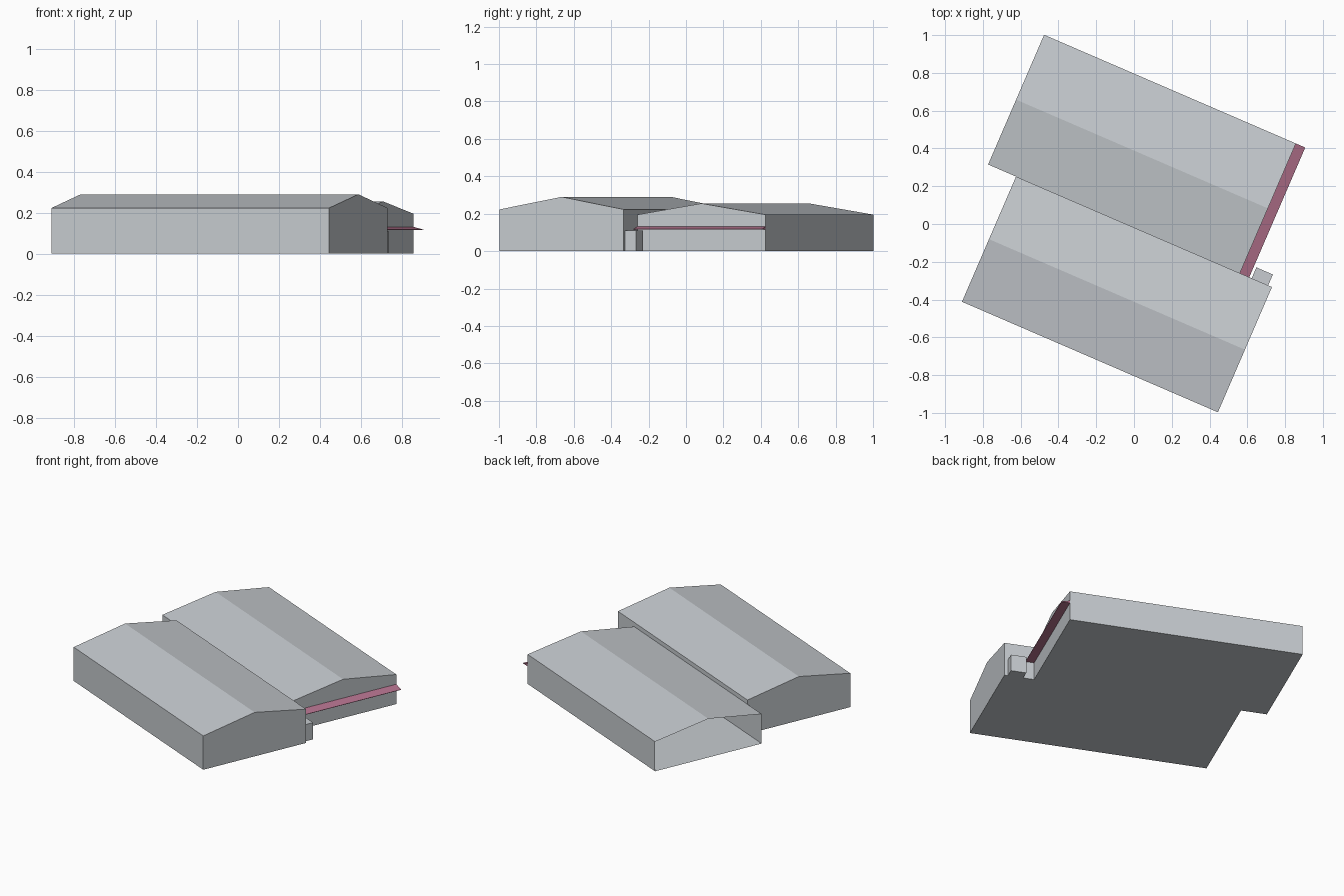
import bpy, bmesh, math

if "Cube" in bpy.data.objects:
    bpy.data.objects.remove(bpy.data.objects["Cube"])

ANGLE = math.radians(-23.35)   # whole building is turned on its plot


def material(name, rgb):
    m = bpy.data.materials.new(name)
    m.diffuse_color = (*rgb, 1)
    m.use_nodes = True
    m.node_tree.nodes["Principled BSDF"].inputs["Base Color"].default_value = m.diffuse_color
    return m


grey = material("pale grey", (0.57, 0.60, 0.63))
mauve = material("mauve", (0.46, 0.17, 0.27))


def extrude_profile(name, profile, x0, x1, mat, open_start=False):
    """Extrude a (y, z) profile from x0 to x1 along the building's long axis."""
    bm = bmesh.new()
    start = [bm.verts.new((x0, y, z)) for y, z in profile]
    end = [bm.verts.new((x1, y, z)) for y, z in profile]
    n = len(profile)
    for i in range(n):
        j = (i + 1) % n
        bm.faces.new((start[i], start[j], end[j], end[i]))
    cap = bm.faces.new(start[::-1])
    bm.faces.new(end)
    bmesh.ops.recalc_face_normals(bm, faces=bm.faces)
    if open_start:
        bmesh.ops.delete(bm, geom=[cap], context='FACES_ONLY')
    mesh = bpy.data.meshes.new(name)
    bm.to_mesh(mesh)
    bm.free()
    mesh.materials.append(mat)
    ob = bpy.data.objects.new(name, mesh)
    ob.rotation_euler.z = ANGLE
    bpy.context.collection.objects.link(ob)
    return ob


def gable(y0, y1, eave, ridge):
    return [(y0, 0), (y1, 0), (y1, eave), ((y0 + y1) / 2, ridge), (y0, eave)]


def rect(y0, y1, z0, z1):
    return [(y0, z0), (y1, z0), (y1, z1), (y0, z1)]


# two gabled halls side by side; the rear one is open at its left end
extrude_profile("front_hall", gable(-0.739, -0.017, 0.223, 0.29), -0.673, 0.803, grey)
extrude_profile("rear_hall", gable(-0.017, 0.731, 0.195, 0.255), -0.834, 0.618, grey,
                open_start=True)

# small annex against the front hall
extrude_profile("annex", rect(-0.017, 0.046, 0, 0.11), 0.686, 0.781, grey)

# wedge canopy along the rear hall's right gable: outer top edge drops to a thin lip
canopy = extrude_profile("canopy", rect(-0.017, 0.731, 0.115, 0.131), 0.618, 0.672, mauve)
for v in canopy.data.vertices:
    if v.co.x > 0.65 and v.co.z > 0.12:
        v.co.z = 0.117
